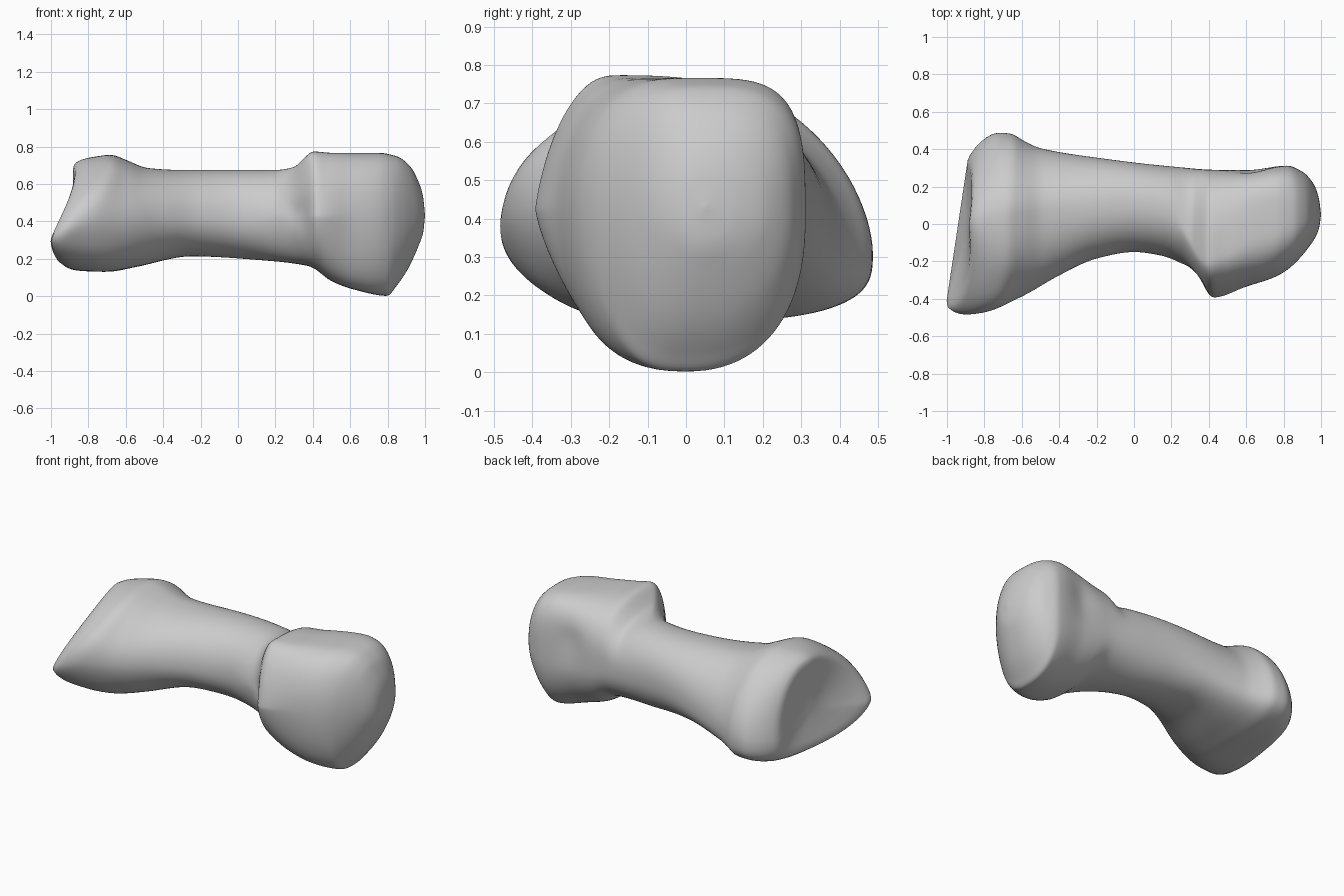
import bpy
import bmesh
import math
from mathutils import Vector

cube = bpy.data.objects.get("Cube")
if cube:
    bpy.data.objects.remove(cube, do_unlink=True)

RING = 96
STATIONS = 150
START = -0.94

# Outline curves along the bone: (x, value)
TOP = [(-.94, .715), (-.9, .735), (-.85, .744), (-.73, .757), (-.6, .725), (-.48, .685), (-.3, .675),
       (.2, .675), (.3, .69), (.35, .735), (.4, .775), (.5, .767), (.75, .767), (.85, .748),
       (.92, .695), (.97, .6), (.99, .53), (1, .43)]
BOTTOM = [(-.94, .175), (-.88, .138), (-.7, .13), (-.55, .155), (-.25, .213), (.15, .19), (.38, .16),
          (.5, .08), (.62, .035), (.8, .001), (.84, .045), (.9, .13), (.97, .28), (.99, .34), (1, .43)]
FRONT = [(-.94, -.455), (-.88, -.487), (-.8, -.477), (-.6, -.39), (-.4, -.275), (-.2, -.185), (0, -.15),
         (.15, -.17), (.27, -.225), (.35, -.31), (.42, -.395), (.6, -.335), (.75, -.285), (.82, -.245),
         (.88, -.19), (.93, -.13), (.97, -.07), (.99, -.02), (1, .05)]
BACK = [(-.94, .36), (-.9, .43), (-.8, .488), (-.7, .485), (-.6, .445), (-.5, .405), (-.2, .355),
        (.2, .308), (.45, .29), (.6, .29), (.82, .312), (.9, .28), (.96, .215), (.99, .13), (1, .05)]
# Where the widest and tallest points of each section sit
FRONT_Z = [(-.94, .34), (-.75, .41), (0, .42), (1, .43)]
BACK_Z = [(-.94, .3), (-.6, .32), (0, .43), (.6, .38), (1, .43)]
CREST_Y = [(-.94, .03), (-.5, .08), (0, .1), (.2, .07), (.38, -.19), (.48, -.15), (.7, 0), (1, .05)]
KEEL_Y = [(-.94, .06), (-.75, -.06), (-.3, .11), (0, .1), (.45, -.05), (.6, -.08), (.8, 0), (1, .05)]
# Roundness of each quarter: crown sets the flatness at the pole, flank at the side
FRONT_UP_CROWN = [(-.94, 1.7), (-.75, 2.2), (0, 2.1), (.42, 2.3), (.7, 3.1), (.9, 2.6), (1, 2)]
FRONT_UP_FLANK = [(-.94, 1.9), (-.75, 2), (0, 2.1), (.42, 1.3), (.7, 2), (1, 2)]
FRONT_LOW_CROWN = [(-.94, 2.4), (-.75, 2.8), (0, 2.1), (.42, 3), (.7, 3), (1, 2)]
FRONT_LOW_FLANK = [(-.94, 2), (-.75, 1.8), (0, 2.1), (.42, 1.3), (.7, 1.8), (1, 2)]
BACK_UP = [(-.94, 1.75), (-.7, 1.75), (0, 2.2), (.2, 2.2), (.38, 2.8), (.72, 4), (.85, 3.3), (1, 2)]
BACK_LOW = [(-.94, 3), (-.7, 3.1), (0, 2.2), (.8, 2.3), (1, 2)]


def smooth(t):
    t = max(0, min(1, t))
    return t * t * (3 - 2 * t)


def sample(curve, x):
    """Monotone cubic through the curve points."""
    slopes = [(b[1] - a[1]) / (b[0] - a[0]) for a, b in zip(curve, curve[1:])]
    tangents = [slopes[0]]
    for a, b in zip(slopes, slopes[1:]):
        tangents.append(2 * a * b / (a + b) if a * b > 0 else 0)
    tangents.append(slopes[-1])
    i = 0
    while i < len(slopes) - 1 and x > curve[i + 1][0]:
        i += 1
    (x0, v0), (x1, v1) = curve[i], curve[i + 1]
    h = x1 - x0
    t = (x - x0) / h
    return (v0 + (v1 - v0) * smooth(t)
            + h * t * (1 - t) * ((1 - t) * tangents[i] - t * tangents[i + 1]))


def section(x):
    """Ring of (y, z) made of four superellipse quarters."""
    front = sample(FRONT, x), sample(FRONT_Z, x)
    back = sample(BACK, x), sample(BACK_Z, x)
    crest = sample(CREST_Y, x), sample(TOP, x)
    keel = sample(KEEL_Y, x), sample(BOTTOM, x)
    quarters = ((back, crest, BACK_UP, BACK_UP),
                (front, crest, FRONT_UP_CROWN, FRONT_UP_FLANK),
                (front, keel, FRONT_LOW_CROWN, FRONT_LOW_FLANK),
                (back, keel, BACK_LOW, BACK_LOW))
    ring = []
    for q, (side, pole, crown, flank) in enumerate(quarters):
        p, f = sample(crown, x), sample(flank, x)
        for k in range(RING // 4):
            # Odd quarters run from pole to side, so the angle is taken over the full turn
            a = math.tau * (k / RING + q / 4)
            u = abs(math.cos(a)) ** (2 / p)
            v = abs(math.sin(a)) ** (2 / f)
            ring.append((pole[0] + (side[0] - pole[0]) * u,
                         side[1] + (pole[1] - side[1]) * v))
    return ring


def place(x, y, z):
    """Slant the base so that its low front corner reaches furthest out."""
    lean = smooth((-.5 - x) / .4)
    rise = max(0, z - .3)
    return Vector((x + lean * (.15 * y + rise * (.15 + .7 * max(0, -y))), y, z))


bm = bmesh.new()
rings = []

# Hollow joint face and rounded rim at the base
end = section(START)
cy = sum(p[0] for p in end) / RING
cz = sum(p[1] for p in end) / RING
for scale, offset in ((.02, .035), (.3, .03), (.6, .018), (.8, .004), (.9, -.003), (.96, -.002)):
    rings.append([bm.verts.new(place(START + offset, cy + (y - cy) * scale, cz + (z - cz) * scale))
                  for y, z in end])

# Shaft and head, with stations packed towards the rounded end
for i in range(STATIONS + 1):
    t = i / STATIONS
    x = START + (.9995 - START) * math.sin(t * math.pi / 2) ** .9
    rings.append([bm.verts.new(place(x, y, z)) for y, z in section(x)])

for a, b in zip(rings, rings[1:]):
    for k in range(RING):
        j = (k + 1) % RING
        bm.faces.new((a[k], a[j], b[j], b[k]))
bm.faces.new(rings[0])
bm.faces.new(rings[-1])

# Shallow pits beside the head and on the base: centre, radius, push
for centre, radius, push in (((.34, -.28, .44), .08, (0, .03, 0)),
                             ((.62, .29, .52), .09, (0, -.015, 0)),
                             ((-.68, -.3, .6), .13, (0, .015, -.01))):
    for v in bm.verts:
        d = (v.co - Vector(centre)).length / radius
        v.co += Vector(push) * math.exp(-d * d)

bmesh.ops.recalc_face_normals(bm, faces=bm.faces)
mesh = bpy.data.meshes.new("bone")
bm.to_mesh(mesh)
bm.free()

bone = bpy.data.objects.new("bone", mesh)
bpy.context.collection.objects.link(bone)

grey = bpy.data.materials.new("bone_grey")
grey.use_nodes = True
colour = (.6, .6, .6, 1)
grey.diffuse_color = colour
grey.node_tree.nodes["Principled BSDF"].inputs["Base Color"].default_value = colour
mesh.materials.append(grey)

# Soften small ripples and shade smooth
relax = bone.modifiers.new("relax", 'SMOOTH')
relax.factor = .5
relax.iterations = 6
bpy.context.view_layer.objects.active = bone
bone.select_set(True)
bpy.ops.object.shade_smooth_by_angle(angle=math.radians(50))
